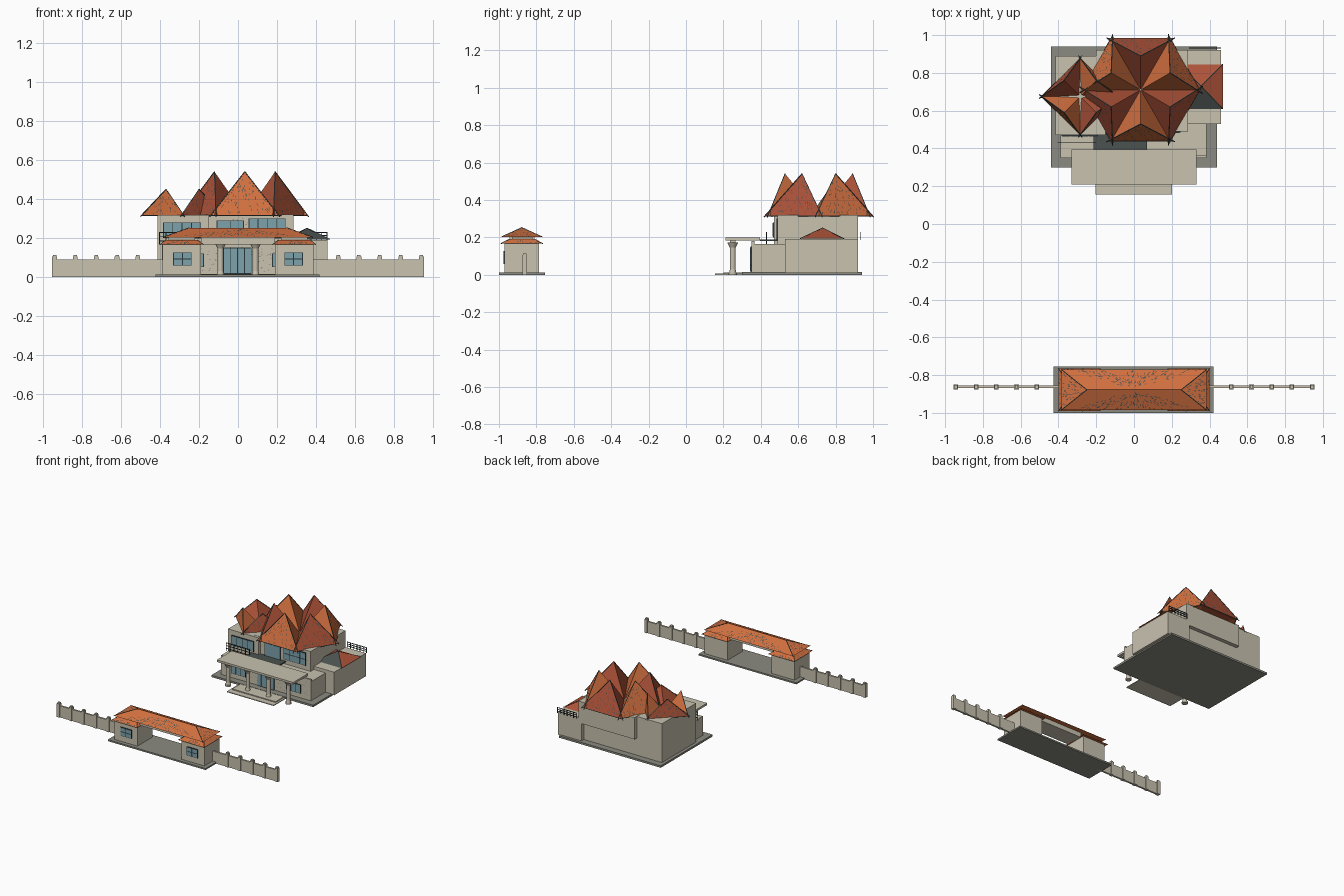
import bpy, bmesh, math, random
from mathutils import Vector, Matrix

random.seed(4)
cube = bpy.data.objects.get("Cube")
if cube:
    bpy.data.objects.remove(cube, do_unlink=True)


def material(name, r, g, b):
    m = bpy.data.materials.new(name)
    m.use_nodes = True
    m.diffuse_color = (r, g, b, 1)
    m.node_tree.nodes["Principled BSDF"].inputs["Base Color"].default_value = (r, g, b, 1)
    return m


WALL = material("beige wall", .58, .54, .43)
SLAB = material("grey paving", .26, .26, .22)
ORANGE = material("orange tile", .64, .16, .05)
RED = material("red tile", .42, .085, .04)
DARK = material("dark grey", .07, .085, .08)
GLASS = material("blue glass", .2, .36, .41)
FRAME = material("black frame", .025, .035, .04)


def finish(name, bm, *mats):
    me = bpy.data.meshes.new(name)
    bm.to_mesh(me)
    bm.free()
    for m in mats:
        me.materials.append(m)
    ob = bpy.data.objects.new(name, me)
    bpy.context.scene.collection.objects.link(ob)
    return ob


def add_box(bm, x0, x1, y0, y1, z0, z1):
    mat = Matrix.Translation(((x0 + x1) / 2, (y0 + y1) / 2, (z0 + z1) / 2))
    mat = mat @ Matrix.Diagonal((x1 - x0, y1 - y0, z1 - z0, 1))
    return bmesh.ops.create_cube(bm, size=1, matrix=mat)["verts"]


def box(name, mat, *dims):
    bm = bmesh.new()
    add_box(bm, *dims)
    return finish(name, bm, mat)


def add_bar(bm, p, q, r):
    d = q - p
    mat = Matrix.Translation((p + q) / 2) @ d.to_track_quat("Z", "Y").to_matrix().to_4x4()
    bmesh.ops.create_cone(bm, cap_ends=True, segments=4, radius1=r, radius2=r,
                          depth=d.length, matrix=mat)


def add_dashes(bm, top, a, b, count, length=.011, width=.0035):
    """Small plates scattered over a triangle, running away from its top."""
    n = (a - top).cross(b - top).normalized()
    for _ in range(count):
        foot = a.lerp(b, random.uniform(.04, .96))
        p = top.lerp(foot, math.sqrt(random.uniform(.03, .9))) + n * .0015
        d = (foot - top).normalized() * length / 2
        s = n.cross(d).normalized() * width / 2
        bm.faces.new([bm.verts.new(v) for v in (p - d - s, p + d - s, p + d + s, p - d + s)])


def star_roof(name, cx, cy, n, phase, peak_r, peak_z, eave_d, half_w, z0, zc, dots):
    """Ring of pyramids whose inner corners meet at the centre."""
    bm, trim = bmesh.new(), bmesh.new()
    for k in range(n):
        t = phase + k * math.tau / n
        out = Vector((math.cos(t), math.sin(t), 0))
        side = Vector((-out.y, out.x, 0))
        mid = Vector((cx, cy, 0))
        peak = mid + out * peak_r + Vector((0, 0, peak_z))
        a = mid + out * eave_d - side * half_w + Vector((0, 0, z0))
        b = mid + out * eave_d + side * half_w + Vector((0, 0, z0))
        c = mid + Vector((0, 0, zc))
        vp, va, vb, vc = [bm.verts.new(v) for v in (peak, a, b, c)]
        for f in ((vp, va, vb), (vp, vb, vc), (vp, vc, va), (vc, vb, va)):
            bm.faces.new(f).material_index = k % 2
        add_dashes(trim, peak, a, b, dots)
        for end in (a, b):
            add_bar(trim, peak, peak.lerp(end, 1.03), .003)
        add_bar(trim, a, b, .0025)
    finish(name, bm, ORANGE, RED)
    finish(name + "_trim", trim, DARK)


def hip_roof(name, low, z0, high, z1, mats, dots=0):
    """Sloped roof between two rectangles (x0, x1, y0, y1)."""
    def ring(r, z):
        return [Vector((r[i], r[j], z)) for i, j in ((0, 2), (1, 2), (1, 3), (0, 3))]
    lo, hi = ring(low, z0), ring(high, z1)
    bm, trim = bmesh.new(), bmesh.new()
    vl, vh = [bm.verts.new(v) for v in lo], [bm.verts.new(v) for v in hi]
    for i in range(4):
        j = (i + 1) % 4
        f = bm.faces.new((vl[i], vl[j], vh[j], vh[i]))
        f.material_index = len(mats) - 1 if i == 0 else 0
        add_dashes(trim, hi[i].lerp(hi[j], .5), lo[i], lo[j], dots * (3 if i % 2 == 0 else 1))
        add_bar(trim, hi[i], lo[i], .0025)
    bm.faces.new(vl[::-1])
    bm.faces.new(vh)
    bmesh.ops.remove_doubles(bm, verts=bm.verts, dist=1e-5)
    bmesh.ops.dissolve_degenerate(bm, edges=bm.edges, dist=1e-5)
    finish(name, bm, *mats)
    finish(name + "_trim", trim, DARK)


def window(name, x0, x1, y, z0, z1, cols, rows, gap=.004):
    """Dark frame plate with a grid of panes, facing the front."""
    box(name + "_frame", FRAME, x0, x1, y - .005, y, z0, z1)
    bm = bmesh.new()
    w, h = (x1 - x0 - gap) / cols, (z1 - z0 - gap) / rows
    for i in range(cols):
        for j in range(rows):
            x, z = x0 + gap + i * w, z0 + gap + j * h
            add_box(bm, x, x + w - gap, y - .007, y - .004, z, z + h - gap)
    finish(name + "_panes", bm, GLASS)


def railing(name, x0, x1, y, z0, z1):
    bm = bmesh.new()
    for k in range(3):
        z = z1 - k * (z1 - z0) / 3
        add_box(bm, x0, x1, y - .002, y + .002, z - .004, z)
    for k in range(7):
        x = x0 + (x1 - x0 - .004) * k / 6
        add_box(bm, x, x + .004, y - .002, y + .002, z0, z1)
    finish(name, bm, FRAME)


def stone_patches(name, x0, x1, y, z0, z1, count):
    tl, bl = Vector((x0, y, z1)), Vector((x0, y, z0))
    tr, br = Vector((x1, y, z1)), Vector((x1, y, z0))
    bm = bmesh.new()
    add_dashes(bm, tl, bl, br, count, .007, .004)
    add_dashes(bm, br, tr, tl, count, .007, .004)
    finish(name, bm, SLAB)


# House body
box("house_base", SLAB, -.44, .44, .30, .94, 0, .015)
box("ground_floor", WALL, -.39, .385, .35, .89, .015, .165)
box("upper_left_block", WALL, -.415, -.15, .47, .89, .015, .318)
box("upper_main_block", WALL, -.2, .285, .49, .92, .15, .32)
box("side_wing", WALL, .26, .46, .53, .92, .01, .19)
hip_roof("wing_roof", (.24, .47, .61, .845), .193, (.355, .355, .73, .73), .25, (RED, DARK))

# House roofs
star_roof("main_roof", .035, .71, 6, math.radians(-90), .18, .54, .272, .175, .315, .317, 60)
star_roof("small_roof", -.285, .675, 4, math.radians(-135), .12, .45, .145, .155, .315, .306, 30)

# House openings and stonework
window("front_door", -.075, .07, .35, .015, .15, 4, 1)
for label, s in (("right", -1), ("left", 1)):
    x0, x1 = sorted((s * .175, s * .30))
    window(label + "_ground_window", x0, x1, .35, .05, .12, 3, 1)
window("upper_left_window", -.385, -.19, .47, .20, .28, 4, 1)
window("upper_right_window", .055, .245, .49, .20, .30, 4, 2)
window("balcony_door", -.11, .03, .49, .18, .29, 2, 1)
stone_patches("lower_stonework", -.385, .38, .35, .02, .16, 70)
stone_patches("upper_stonework", -.14, .28, .49, .17, .31, 40)

# Balcony and railings
box("balcony_slab", DARK, -.215, .07, .395, .49, .18, .188)
box("right_terrace_kerb", WALL, .07, .385, .35, .365, .165, .18)
railing("balcony_railing", -.405, -.2, .43, .165, .23)
railing("wing_railing", .29, .46, .932, .185, .23)

# Porch
box("porch_roof", WALL, -.33, .33, .21, .395, .182, .198)
box("porch_beam", WALL, -.31, .31, .235, .265, .172, .182)
box("lower_step", WALL, -.205, .2, .155, .30, 0, .006)
box("upper_step", WALL, -.19, .185, .20, .31, .006, .013)
bm = bmesh.new()
for x in (-.26, -.09, .09, .26):
    # stacked sections: radius below, radius above, bottom, top
    for r0, r1, z0, z1 in ((.022, .022, 0, .012), (.019, .015, .012, .03),
                           (.015, .015, .03, .145), (.015, .03, .145, .173)):
        bmesh.ops.create_cone(bm, cap_ends=True, segments=16, radius1=r0, radius2=r1,
                              depth=z1 - z0, matrix=Matrix.Translation((x, .25, (z0 + z1) / 2)))
finish("porch_columns", bm, WALL)
bpy.context.view_layer.objects.active = bpy.data.objects["porch_columns"]
bpy.data.objects["porch_columns"].select_set(True)
bpy.ops.object.shade_smooth_by_angle()

# Gatehouse
box("gate_base", SLAB, -.425, .42, -1, -.755, 0, .012)
for label, s in (("right", -1), ("left", 1)):
    x0, x1 = sorted((s * .19, s * .388))
    box(label + "_gate_room", WALL, x0, x1, -.97, -.785, .012, .168)
    box(label + "_gate_upper_wall", WALL, x0 + .03, x1 - .03, -.93, -.82, .168, .206)
    hip_roof(label + "_gate_skirt_roof", (x0 - .012, x1 + .012, -.99, -.765), .166,
             (x0 + .02, x1 - .02, -.945, -.81), .19, (ORANGE,), 8)
    w0, w1 = sorted((s * .238, s * .334))
    window(label + "_gate_window", w0, w1, -.97, .058, .126, 2, 2)
box("gate_beam", WALL, -.19, .19, -.945, -.81, .166, .204)
hip_roof("gate_roof", (-.385, .385, -.985, -.77), .203,
         (-.25, .25, -.8775, -.8775), .252, (ORANGE,), 45)

# Boundary walls with posts
for label, s in (("right", -1), ("left", 1)):
    bm = bmesh.new()
    x0, x1 = sorted((s * .385, s * .95))
    add_box(bm, x0, x1, -.869, -.855, 0, .09)
    for k in range(5):
        x = s * (.943 - k * .107)
        add_box(bm, x - .012, x + .012, -.875, -.849, 0, .105)
        add_box(bm, x - .009, x + .009, -.871, -.853, .105, .113)
    finish(label + "_boundary_wall", bm, WALL)
